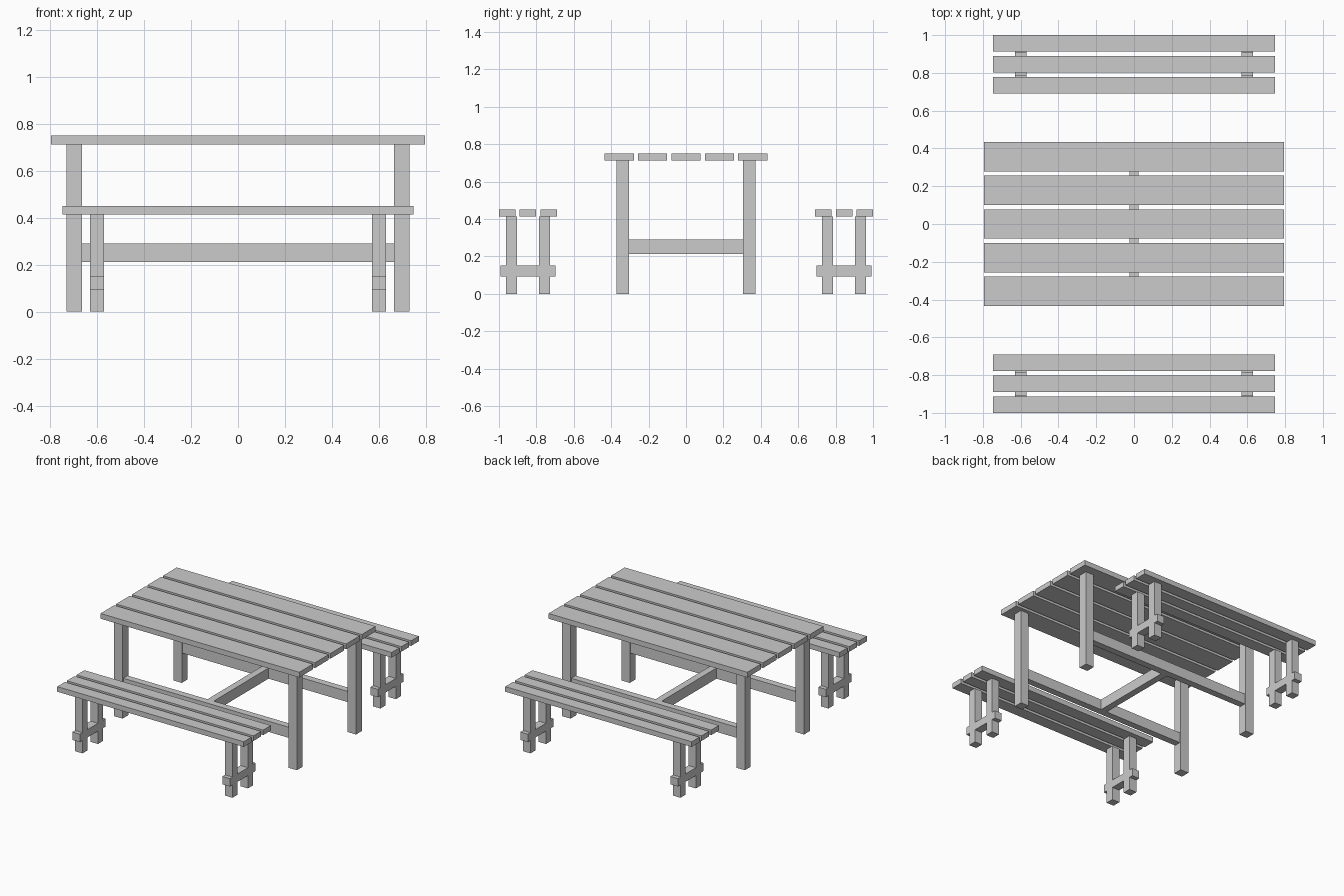
import bpy, bmesh

if "Cube" in bpy.data.objects:
    bpy.data.objects.remove(bpy.data.objects["Cube"])


def finish(name, bm):
    bmesh.ops.recalc_face_normals(bm, faces=bm.faces)
    mesh = bpy.data.meshes.new(name)
    bm.to_mesh(mesh)
    bm.free()
    obj = bpy.data.objects.new(name, mesh)
    bpy.context.collection.objects.link(obj)
    return obj


def box(name, x, y, z):
    """Box from (min, max) ranges on each axis."""
    bm = bmesh.new()
    bmesh.ops.create_cube(bm, size=1)
    for v in bm.verts:
        v.co = [r[0] if c < 0 else r[1] for c, r in zip(v.co, (x, y, z))]
    return finish(name, bm)


def mid(center, width):
    return (center - width / 2, center + width / 2)


def slats(name, count, center, width, pitch, half_len, z):
    for i in range(count):
        y = center + (i - (count - 1) / 2) * pitch
        box(f"{name}_{i + 1}", (-half_len, half_len), mid(y, width), z)


def bench_end(name, x, y):
    """Two legs joined by a cross rail, as one extruded outline."""
    a, b, c = 0.059, 0.118, 0.148          # leg inner, leg outer, rail end
    low, high, top = 0.093, 0.15, 0.413    # rail bottom, rail top, leg top
    half = [(a, high), (a, top), (b, top), (b, high), (c, high),
            (c, low), (b, low), (b, 0), (a, 0), (a, low)]
    outline = half + [(-u, z) for u, z in reversed(half)]
    bm = bmesh.new()
    face = bm.faces.new([bm.verts.new((x - 0.03, y + u, z)) for u, z in outline])
    ext = bmesh.ops.extrude_face_region(bm, geom=[face], use_keep_orig=True)
    moved = [g for g in ext["geom"] if isinstance(g, bmesh.types.BMVert)]
    bmesh.ops.translate(bm, verts=moved, vec=(0.06, 0, 0))
    finish(name, bm)


# Table top
slats("table_slat", 5, 0, 0.156, 0.1785, 0.795, (0.712, 0.75))

# Table legs and long stretchers
for side, sy in (("front", -1), ("back", 1)):
    for end, sx in (("left", -1), ("right", 1)):
        box(f"table_leg_{side}_{end}", mid(sx * 0.697, 0.067),
            mid(sy * 0.338, 0.066), (0, 0.712))
    box(f"long_stretcher_{side}", (-0.664, 0.664), mid(sy * 0.338, 0.05),
        (0.212, 0.289))

# Cross stretcher under the middle
box("cross_stretcher", mid(0, 0.05), (-0.313, 0.313), (0.212, 0.289))

# Benches
for side, sy in (("front", -1), ("back", 1)):
    slats(f"bench_slat_{side}", 3, sy * 0.845, 0.088, 0.111, 0.746, (0.413, 0.45))
    for end, sx in (("left", -1), ("right", 1)):
        bench_end(f"bench_legs_{side}_{end}", sx * 0.6, sy * 0.845)
